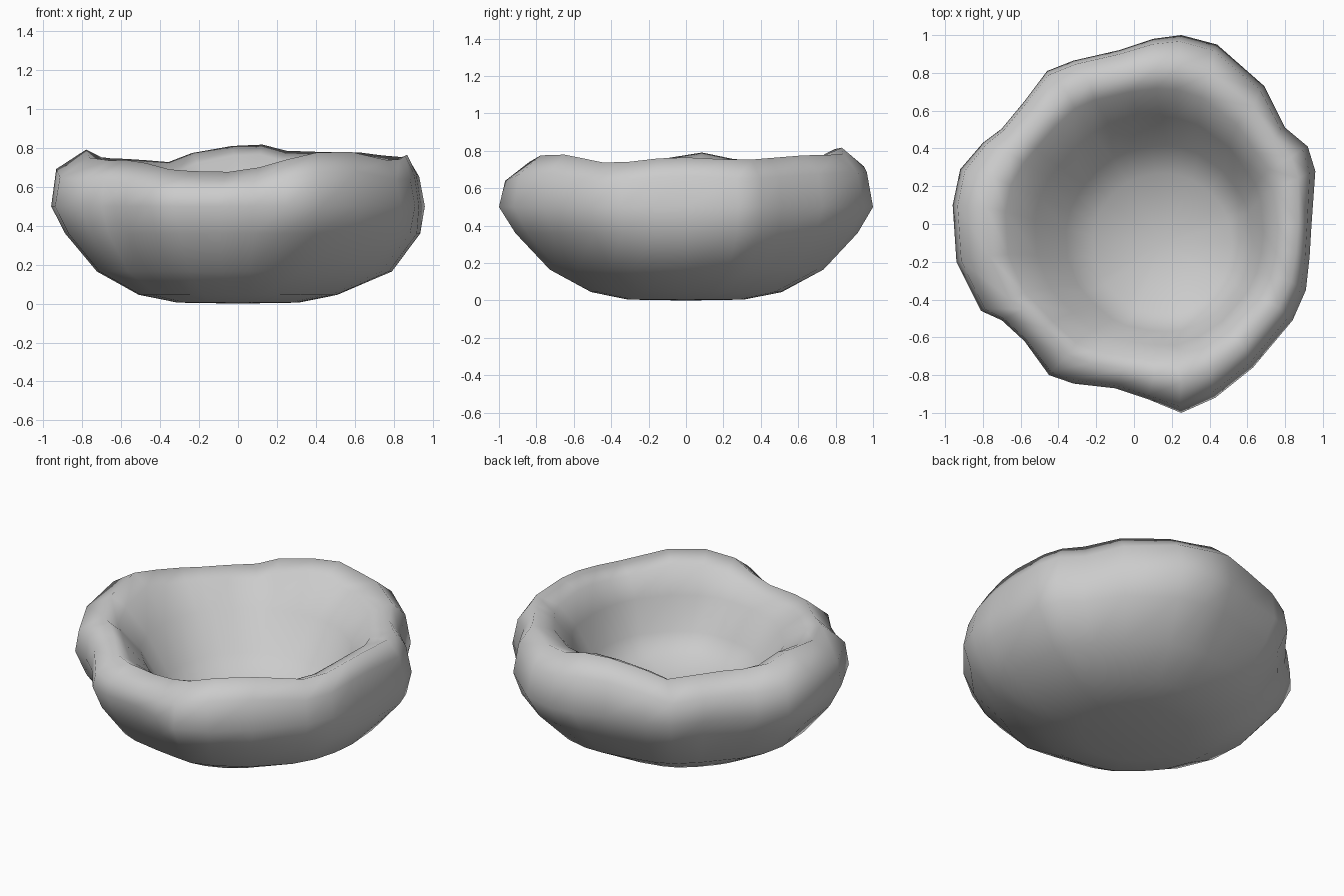
import bpy, bmesh, math

if "Cube" in bpy.data.objects:
    bpy.data.objects.remove(bpy.data.objects["Cube"])

# Plan outline of the widest part, counter-clockwise (x, y)
OUTLINE = [(.94, 0), (.96, .28), (.92, .41), (.80, .51), (.69, .73), (.44, .95), (.25, 1.0),
           (.10, .98), (-.08, .92), (-.32, .865), (-.46, .81), (-.58, .65), (-.70, .505),
           (-.80, .43), (-.92, .29), (-.96, .10), (-.94, -.20), (-.81, -.46), (-.70, -.51),
           (-.58, -.62), (-.45, -.80), (-.32, -.845), (-.10, -.87), (.08, -.93), (.25, -1.0),
           (.43, -.92), (.63, -.76), (.84, -.51), (.91, -.35), (.93, -.17)]
# Height of the wavy rim by angle in degrees
RIM = [(0, .765), (20, .75), (42, .77), (58, .79), (72, .77), (85, .82), (105, .80), (120, .725),
       (135, .74), (160, .75), (177, .80), (198, .73), (220, .74), (240, .69), (260, .67),
       (275, .70), (292, .775), (310, .78), (332, .73), (350, .76), (360, .765)]
# Rings: (scale, height, height follows rim, roundness, x shift, y shift, right-hand bulge)
RINGS = [(.33, .005, 0, 1, 0, 0, 0), (.54, .045, 0, .8, 0, 0, 0), (.765, .165, 0, .6, 0, 0, .07),
         (.93, .36, 0, .25, 0, 0, .06), (1.0, .50, 0, 0, 0, 0, 0), (.975, -.10, 1, .1, 0, 0, 0),
         (.86, 0, 1, .3, .04, 0, .02), (.76, -.05, 1, .6, .04, -.01, 0),
         (.64, .57, 0, .75, .08, -.04, 0), (.52, .37, 0, .85, .13, -.08, 0),
         (.39, .26, 0, 1, .15, -.10, 0)]


def rim_height(angle):
    for (a0, h0), (a1, h1) in zip(RIM, RIM[1:]):
        if a0 <= angle <= a1:
            return h0 + (h1 - h0) * (angle - a0) / (a1 - a0)
    return .765


bm = bmesh.new()
rings = []
for scale, z, follow, roundness, dx, dy, bulge in RINGS:
    ring = []
    for x, y in OUTLINE:
        a = math.atan2(y, x)
        r = scale * (math.hypot(x, y) * (1 - roundness) + .945 * roundness)
        r += bulge * max(0, math.cos(a - .1)) ** 2
        h = z + (rim_height(math.degrees(a) % 360) if follow else 0)
        ring.append(bm.verts.new((r * math.cos(a) + dx, r * math.sin(a) + dy, h)))
    rings.append(ring)

# Walls between rings
n = len(OUTLINE)
for low, high in zip(rings, rings[1:]):
    for i in range(n):
        j = (i + 1) % n
        bm.faces.new((low[i], low[j], high[j], high[i]))

# Underside and inner floor
base = bm.verts.new((0, 0, 0))
floor = bm.verts.new((.15, -.10, .21))
for i in range(n):
    j = (i + 1) % n
    bm.faces.new((base, rings[0][j], rings[0][i]))
    bm.faces.new((floor, rings[-1][i], rings[-1][j]))
bmesh.ops.recalc_face_normals(bm, faces=bm.faces)

mesh = bpy.data.meshes.new("hollow_bowl")
bm.to_mesh(mesh)
bm.free()
for poly in mesh.polygons:
    poly.use_smooth = True
bowl = bpy.data.objects.new("hollow_bowl", mesh)
bpy.context.collection.objects.link(bowl)
